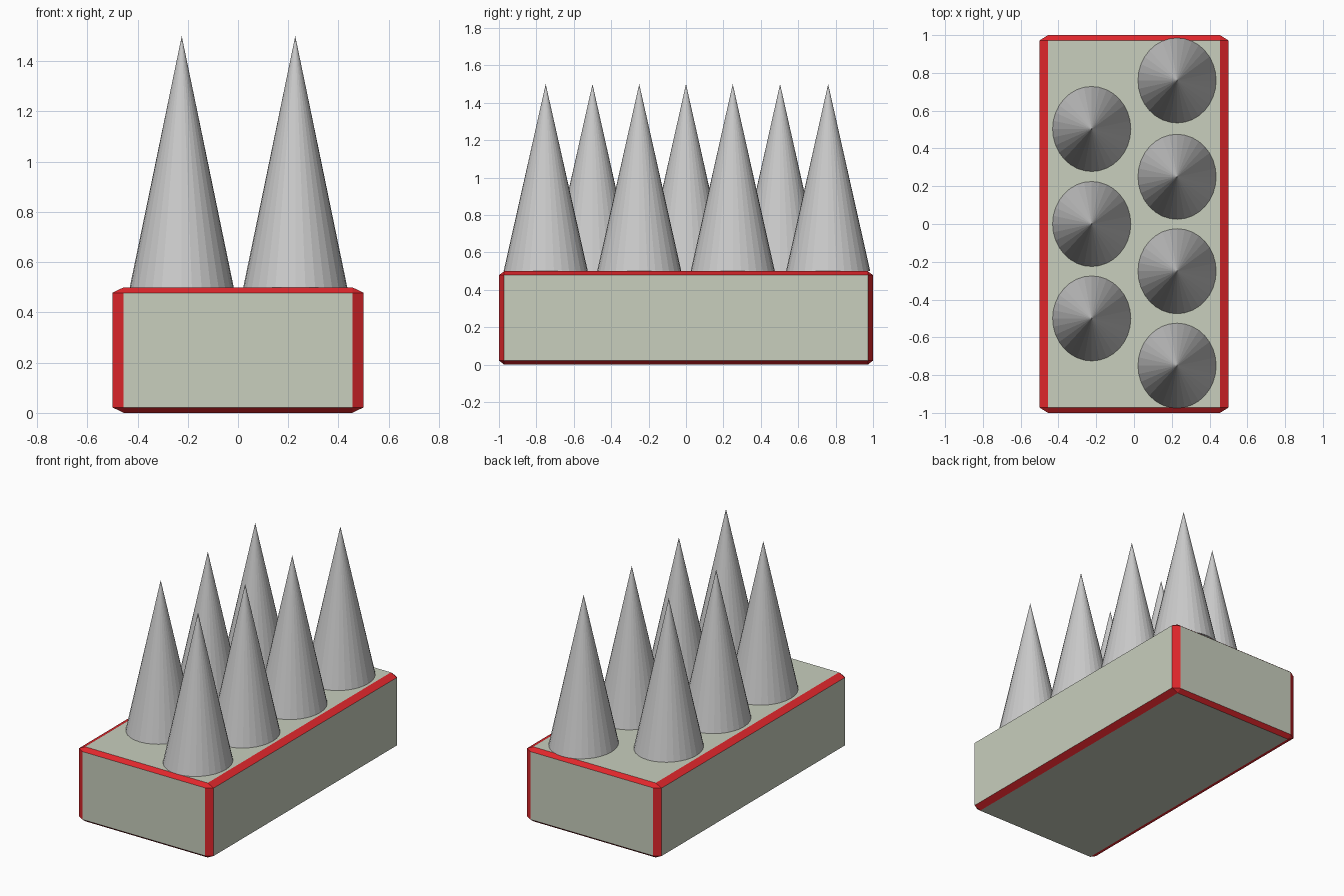
import bpy, bmesh
from mathutils import Vector, Matrix

if "Cube" in bpy.data.objects:
    bpy.data.objects.remove(bpy.data.objects["Cube"])


def material(name, rgb):
    m = bpy.data.materials.new(name)
    m.diffuse_color = (*rgb, 1)
    m.use_nodes = True
    m.node_tree.nodes["Principled BSDF"].inputs["Base Color"].default_value = m.diffuse_color
    return m


def add_object(name, bm):
    mesh = bpy.data.meshes.new(name)
    bm.to_mesh(mesh)
    bm.free()
    ob = bpy.data.objects.new(name, mesh)
    bpy.context.collection.objects.link(ob)
    return ob


# Chamfered base block: pale green faces, red edges, uneven chamfer per axis
half = Vector((0.5, 1.0, 0.25))
chamfer = Vector((0.045, 0.028, 0.022))
bm = bmesh.new()
for sx in (-1, 1):
    for sy in (-1, 1):
        for sz in (-1, 1):
            s = Vector((sx, sy, sz))
            for axis in range(3):
                p = [s[i] * (half[i] - (0 if i == axis else chamfer[i])) for i in range(3)]
                bm.verts.new((p[0], p[1], p[2] + half.z))
bmesh.ops.convex_hull(bm, input=bm.verts[:])
bmesh.ops.dissolve_limit(bm, angle_limit=0.01, verts=bm.verts[:], edges=bm.edges[:])
bmesh.ops.recalc_face_normals(bm, faces=bm.faces[:])
for f in bm.faces:
    f.normal_update()
    f.material_index = 0 if max(abs(c) for c in f.normal) > 0.999 else 1
base = add_object("base_block", bm)
base.data.materials.append(material("pale_green", (0.58, 0.62, 0.51)))
base.data.materials.append(material("red_edge", (0.75, 0.02, 0.025)))

# Two staggered rows of slightly oval spikes
rows = [(0.228, (-0.75, -0.25, 0.25, 0.76)), (-0.224, (-0.5, 0.0, 0.503))]
count = 0
for x, ys in rows:
    for y in ys:
        count += 1
        bm = bmesh.new()
        bmesh.ops.create_cone(bm, cap_ends=True, segments=32, radius1=1, radius2=0, depth=1)
        bmesh.ops.remove_doubles(bm, verts=bm.verts[:], dist=1e-5)
        bmesh.ops.transform(bm, verts=bm.verts[:], matrix=Matrix.Diagonal((0.207, 0.225, 1, 1)))
        spike = add_object(f"spike_{count}", bm)
        spike.location = (x, y, 1.0)
